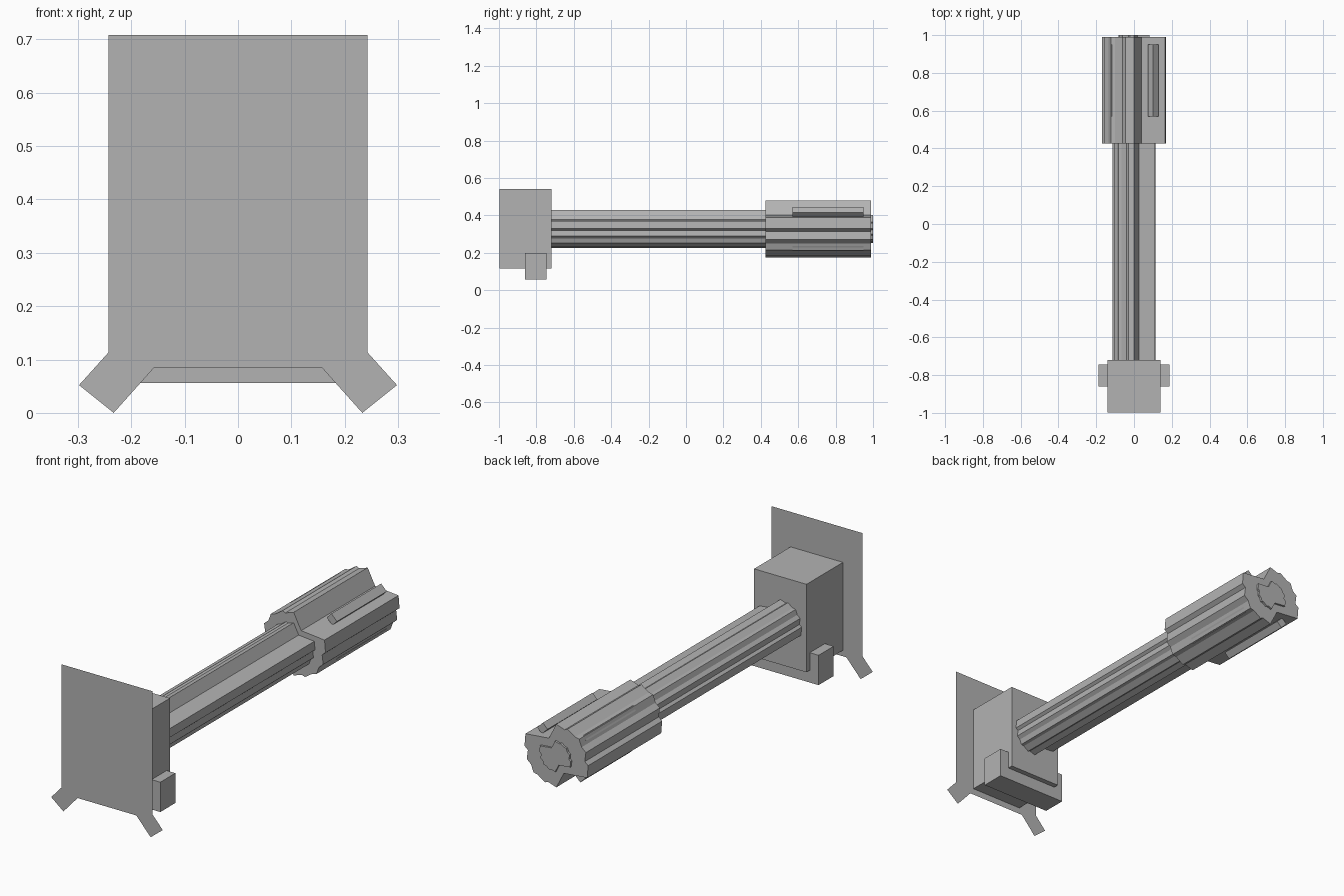
import bpy, bmesh

if "Cube" in bpy.data.objects:
    bpy.data.objects.remove(bpy.data.objects["Cube"])

grey = bpy.data.materials.new("plain grey")
grey.diffuse_color = (0.45, 0.45, 0.45, 1)
grey.use_nodes = True
grey.node_tree.nodes["Principled BSDF"].inputs["Base Color"].default_value = grey.diffuse_color
AXIS_Z = 0.3275  # height of the barrel axis


def prism(name, outline, y0, y1=None):
    """Extrude an (x, z) outline along y; a flat sheet if y1 is None."""
    bm = bmesh.new()
    face = bm.faces.new([bm.verts.new((x, y0, z)) for x, z in outline])
    if y1 is not None:
        out = bmesh.ops.extrude_face_region(bm, geom=[face])["geom"]
        for v in out:
            if isinstance(v, bmesh.types.BMVert):
                v.co.y = y1
        bmesh.ops.recalc_face_normals(bm, faces=bm.faces)
    elif face.normal.y > 0:
        face.normal_flip()
    mesh = bpy.data.meshes.new(name)
    bm.to_mesh(mesh)
    bm.free()
    mesh.materials.append(grey)
    ob = bpy.data.objects.new(name, mesh)
    bpy.context.collection.objects.link(ob)
    return ob


def rect(hx, z0, z1):
    return [(-hx, z0), (hx, z0), (hx, z1), (-hx, z1)]


def half_turn(points):
    return [(-x, 2 * AXIS_Z - z) for x, z in points]


def scaled(points, s):
    return [(x * s, AXIS_Z + (z - AXIS_Z) * s) for x, z in points]


# front plate with two splayed feet
side = [(0.157, 0.085), (0.233, 0.002), (0.298, 0.052), (0.243, 0.113), (0.243, 0.708)]
side[1] = (0.233, 0.0)
prism("front_plate", side + [(-x, z) for x, z in reversed(side)], -1.0)

# housing block and cross bar
prism("housing", rect(0.14, 0.115, 0.54), -0.998, -0.72)
prism("cross_bar", rect(0.187, 0.056, 0.2), -0.86, -0.745)

# toothed section with two opposite notches: one half, then its half turn
half = [(0, 0.48), (0.04, 0.402), (0.165, 0.39), (0.17, 0.33), (0.152, 0.315),
        (0.158, 0.27), (0.135, 0.25), (0.122, 0.215), (0.1, 0.21),
        (0.06, 0.183), (0.045, 0.19)]
section = half + half_turn(half)
prism("barrel", scaled(section, 0.67), -0.72, 0.425)
prism("head", section, 0.425, 0.99)
prism("end_cap", scaled(section, 0.49), 0.99, 1.0)

# rails in the notches and thin ridges on the toothed sides
rail = [(0.1, 0.445), (0.13, 0.415), (0.105, 0.39), (0.075, 0.42)]
ridge = [(0.131, 0.236), (0.118, 0.212), (0.11, 0.22), (0.122, 0.24)]
for name, shape in (("rail", rail), ("ridge", ridge)):
    prism(name + "_right", shape, 0.57, 0.95)
    prism(name + "_left", half_turn(shape), 0.57, 0.95)
